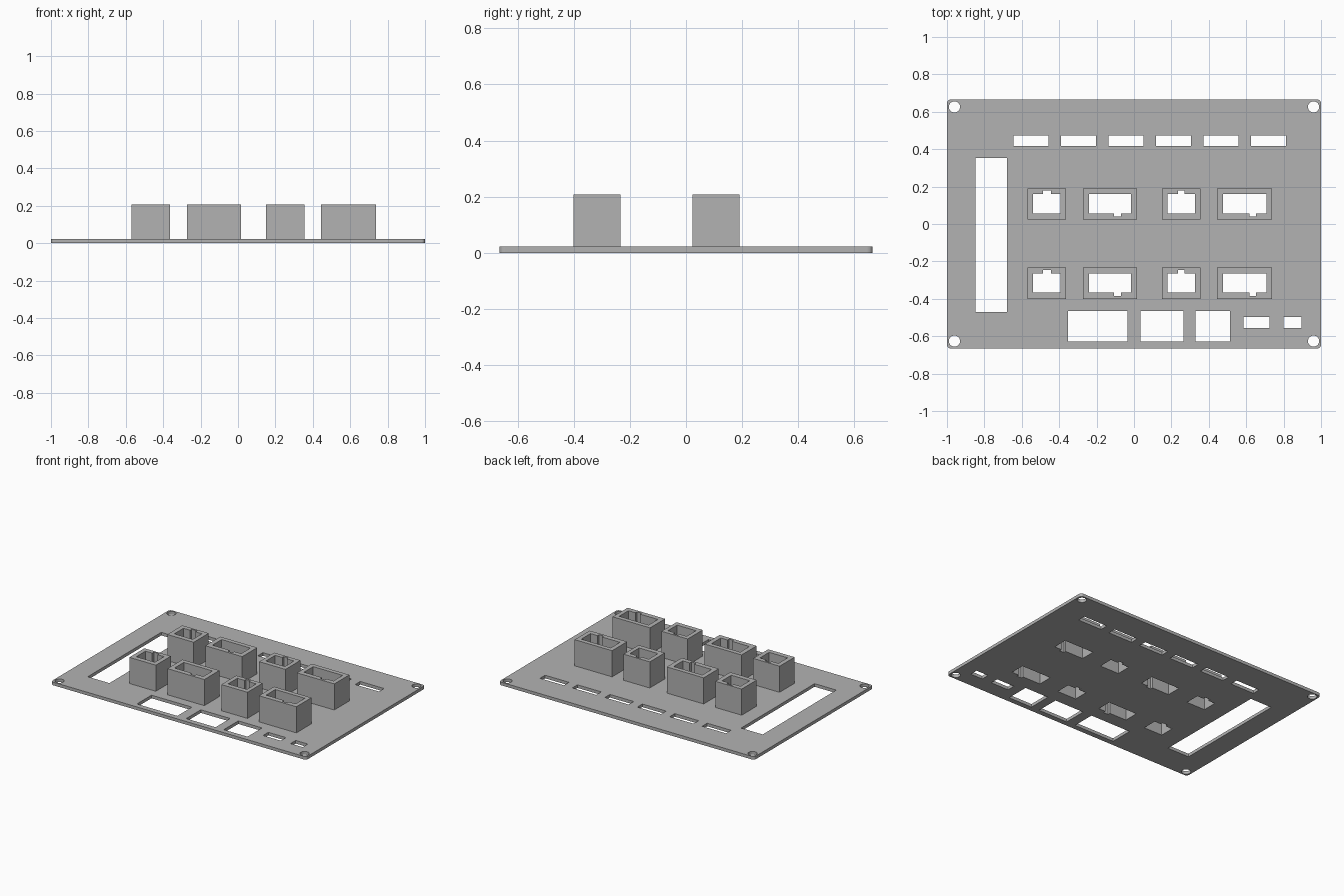
import bpy
import bmesh
from math import cos, sin, pi

cube = bpy.data.objects.get("Cube")
if cube:
    bpy.data.objects.remove(cube)

PLATE_TOP, SOCKET_TOP = 0.022, 0.207
HALF_X, HALF_Y = 1.0, 0.665

grey = bpy.data.materials.new("plain grey")
grey.use_nodes = True
colour = (0.45, 0.45, 0.45, 1)
grey.diffuse_color = colour
grey.node_tree.nodes["Principled BSDF"].inputs["Base Color"].default_value = colour


def rect(x0, x1, y0, y1):
    return [(x0, y0), (x1, y0), (x1, y1), (x0, y1)]


def arc(cx, cy, r, start, sweep, n):
    return [(cx + r * cos(start + sweep * i / n), cy + r * sin(start + sweep * i / n))
            for i in range(n)]


def notched(x0, x1, y0, y1, n0, n1, up):
    """Rectangle with a keying notch on its back (up) or front edge."""
    if up:
        return [(x0, y0), (x1, y0), (x1, y1), (n1, y1), (n1, y1 + 0.018),
                (n0, y1 + 0.018), (n0, y1), (x0, y1)]
    return [(x0, y0), (n0, y0), (n0, y0 - 0.018), (n1, y0 - 0.018),
            (n1, y0), (x1, y0), (x1, y1), (x0, y1)]


def extrude_profile(name, loops, z0, z1):
    """Solid from an outer loop and hole loops, between two heights."""
    curve = bpy.data.curves.new(name + "_profile", 'CURVE')
    curve.dimensions = '2D'
    curve.fill_mode = 'BOTH'
    curve.extrude = (z1 - z0) / 2
    for loop in loops:
        spline = curve.splines.new('POLY')
        spline.points.add(len(loop) - 1)
        for p, (x, y) in zip(spline.points, loop):
            p.co = (x, y, 0, 1)
        spline.use_cyclic_u = True
    temp = bpy.data.objects.new(name + "_profile", curve)
    bpy.context.collection.objects.link(temp)
    graph = bpy.context.evaluated_depsgraph_get()
    mesh = bpy.data.meshes.new_from_object(temp.evaluated_get(graph))
    bpy.data.objects.remove(temp)
    bm = bmesh.new()
    bm.from_mesh(mesh)
    bmesh.ops.remove_doubles(bm, verts=bm.verts, dist=1e-5)
    bmesh.ops.translate(bm, verts=bm.verts, vec=(0, 0, (z0 + z1) / 2))
    bmesh.ops.recalc_face_normals(bm, faces=bm.faces)
    for f in bm.faces:
        f.smooth = False
        f.material_index = 0
    bm.to_mesh(mesh)
    bm.free()
    mesh.name = name
    mesh.materials.clear()
    mesh.materials.append(grey)
    obj = bpy.data.objects.new(name, mesh)
    bpy.context.collection.objects.link(obj)
    return obj


# Plate outline with rounded corners
R = 0.02
outline = []
for i, (sx, sy) in enumerate([(1, 1), (-1, 1), (-1, -1), (1, -1)]):
    cx, cy = sx * (HALF_X - R), sy * (HALF_Y - R)
    outline += arc(cx, cy, R, i * pi / 2, pi / 2, 6) + [
        (cx + R * cos((i + 1) * pi / 2), cy + R * sin((i + 1) * pi / 2))]

# Screw holes, slots and windows
holes = [arc(sx * 0.96, sy * 0.626, 0.03, 0, 2 * pi, 32) for sx in (-1, 1) for sy in (-1, 1)]
holes += [rect(-0.645 + i * 0.254, -0.458 + i * 0.254, 0.417, 0.474) for i in range(6)]
holes.append(rect(-0.848, -0.678, -0.47, 0.353))
holes += [rect(a, b, -0.628, -0.465) for a, b in [(-0.352, -0.036), (0.034, 0.264), (0.328, 0.514)]]
holes += [rect(a, b, -0.555, -0.497) for a, b in [(0.585, 0.724), (0.8, 0.895)]]

# Sockets: outer x range, inner x range, notch x range, notch at the back
SOCKETS = [
    ("narrow", (-0.57, -0.363), (-0.539, -0.394), (-0.487, -0.445), True),
    ("wide", (-0.272, 0.017), (-0.24, -0.015), (-0.106, -0.069), False),
    ("narrow", (0.15, 0.355), (0.179, 0.327), (0.235, 0.27), True),
    ("wide", (0.445, 0.738), (0.477, 0.708), (0.617, 0.653), False),
]
for row, y in (("back", 0.107), ("front", -0.317)):
    for side, (kind, outer, inner, notch, up) in zip(
            ("right", "right", "left", "left"), SOCKETS):
        hole = notched(*inner, y - 0.05, y + 0.053, *notch, up)
        holes.append(hole)
        extrude_profile(f"{row}_{side}_{kind}_socket",
                        [rect(*outer, y - 0.084, y + 0.084), hole], PLATE_TOP, SOCKET_TOP)

extrude_profile("panel_plate", [outline] + holes, 0, PLATE_TOP)
